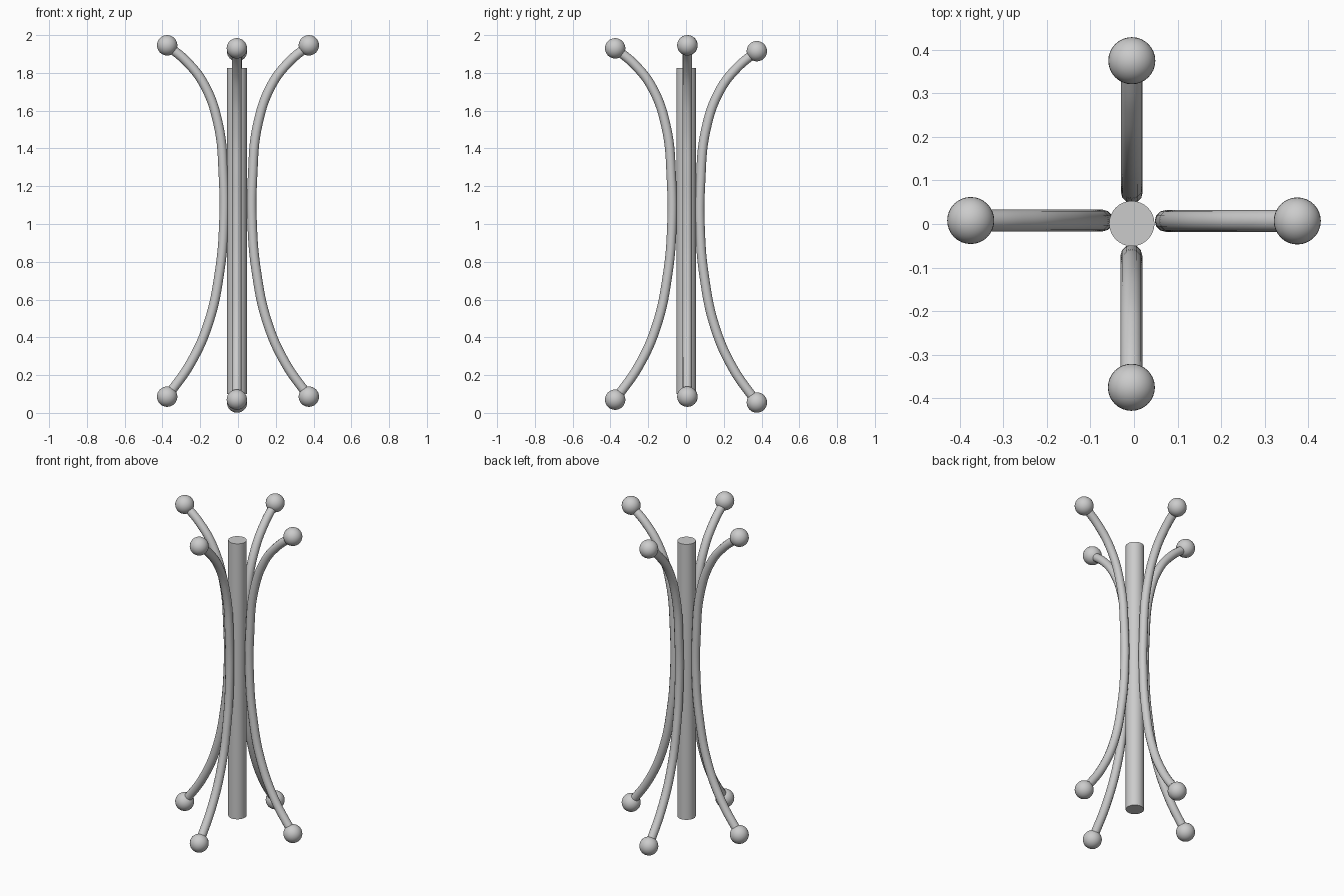
import bpy
from math import radians
from mathutils import Matrix, Vector

if "Cube" in bpy.data.objects:
    bpy.data.objects.remove(bpy.data.objects["Cube"])

BALL_R = 0.054
TUBE_R = 0.025
# Arm centre line: (distance from pole axis, height)
PATH = [(0.375, 1.946), (0.272, 1.86), (0.18, 1.74), (0.105, 1.53), (0.077, 1.25),
        (0.075, 1.0), (0.097, 0.75), (0.155, 0.48), (0.25, 0.265), (0.375, 0.086)]


def smooth(obj):
    bpy.ops.object.select_all(action='DESELECT')
    obj.select_set(True)
    bpy.context.view_layer.objects.active = obj
    bpy.ops.object.shade_smooth_by_angle(angle=radians(40))


def add_ball(name, loc):
    bpy.ops.mesh.primitive_uv_sphere_add(segments=32, ring_count=16, radius=BALL_R, location=loc)
    ball = bpy.context.object
    ball.name = name
    smooth(ball)


def add_tube(name, points):
    curve = bpy.data.curves.new(name, 'CURVE')
    curve.dimensions = '3D'
    curve.bevel_depth = TUBE_R
    curve.bevel_resolution = 4
    curve.resolution_u = 8
    curve.use_fill_caps = True
    spline = curve.splines.new('BEZIER')
    spline.bezier_points.add(len(points) - 1)
    for bp, p in zip(spline.bezier_points, points):
        bp.co = p
        bp.handle_left_type = bp.handle_right_type = 'AUTO'
    obj = bpy.data.objects.new(name, curve)
    bpy.context.collection.objects.link(obj)
    bpy.ops.object.select_all(action='DESELECT')
    obj.select_set(True)
    bpy.context.view_layer.objects.active = obj
    bpy.ops.object.convert(target='MESH')
    smooth(bpy.context.object)


# Central pole
bpy.ops.mesh.primitive_cylinder_add(vertices=32, radius=0.052, depth=1.725,
                                    location=(-0.005, 0.001, 0.9625))
pole = bpy.context.object
pole.name = "centre_pole"
smooth(pole)

# Four bent arms, each with a ball at the hook end and at the foot
# name, angle, height offset, sideways offset
ARMS = [("right", 0, 0.0, (0, 0.007)), ("back", 90, -0.031, (-0.005, 0)),
        ("left", 180, 0.0, (0, 0.008)), ("front", 270, -0.016, (-0.006, 0))]
for name, angle, dz, (dx, dy) in ARMS:
    place = Matrix.Translation((dx, dy, dz)) @ Matrix.Rotation(radians(angle), 4, 'Z')
    pts = [place @ Vector((r, 0, z)) for r, z in PATH]
    add_tube(name + "_arm", pts)
    add_ball(name + "_hook_ball", pts[0])
    add_ball(name + "_foot_ball", pts[-1])
